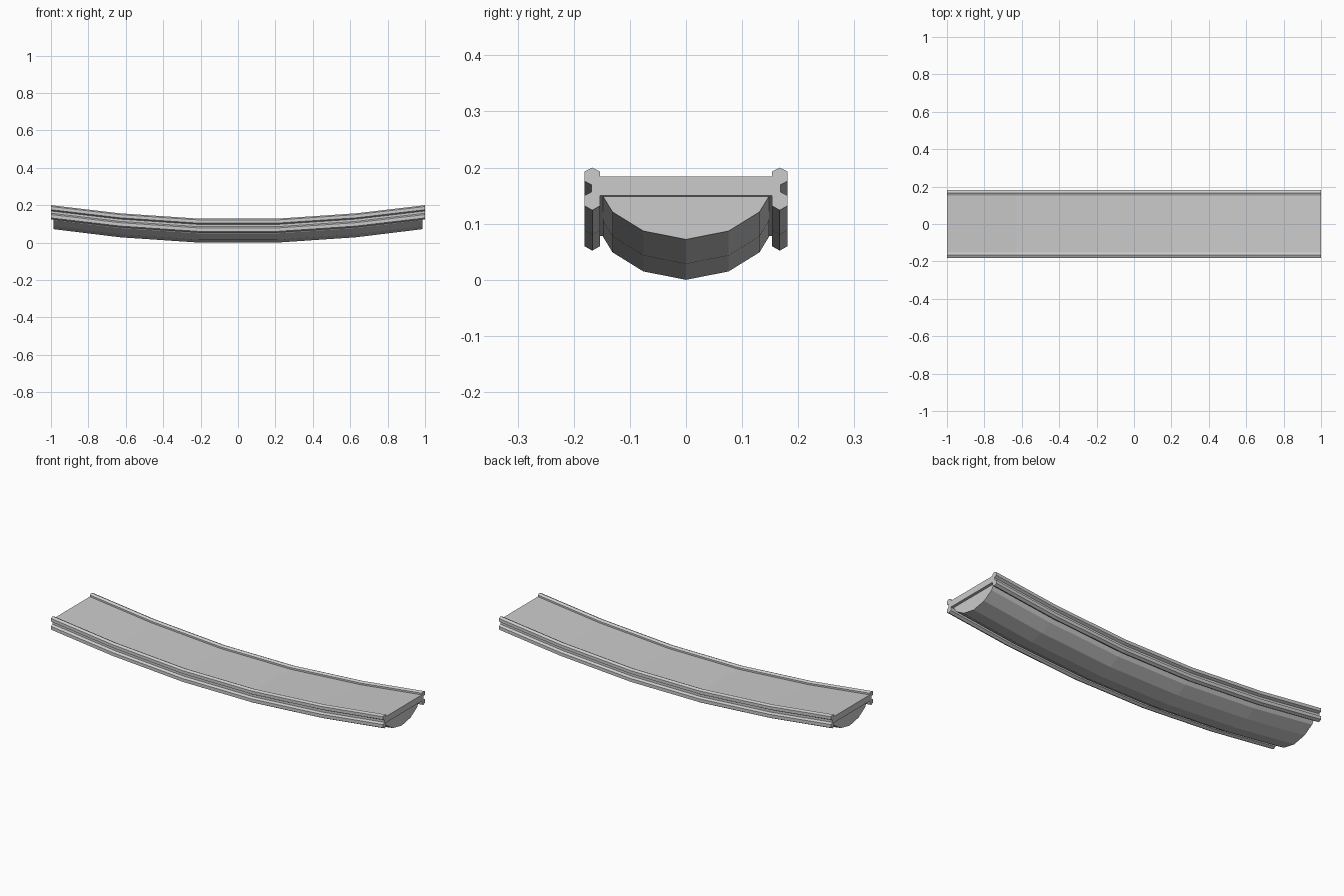
import bpy
import bmesh

cube = bpy.data.objects.get("Cube")
if cube:
    bpy.data.objects.remove(cube, do_unlink=True)

grey = bpy.data.materials.new("plain grey")
grey.use_nodes = True
colour = (0.6, 0.6, 0.6, 1)
grey.diffuse_color = colour
grey.node_tree.nodes["Principled BSDF"].inputs["Base Color"].default_value = colour

# Sagging path: (x, drop below the ends), mirrored about the middle
right_half = [(0.207, 0.072), (0.63, 0.0435), (1.0, 0.0)]
path = [(-x, d) for x, d in reversed(right_half)] + right_half


def sweep(name, half_profile, end_x):
    """Sweep a mirrored (y, z) profile along the sagging path."""
    profile = half_profile + [(-y, z) for y, z in reversed(half_profile) if y > 0]
    bm = bmesh.new()
    rings = []
    for x, drop in path:
        x = max(-end_x, min(end_x, x))
        rings.append([bm.verts.new((x, y, z - drop)) for y, z in profile])
    n = len(profile)
    for a, b in zip(rings, rings[1:]):
        for i in range(n):
            j = (i + 1) % n
            bm.faces.new((a[i], a[j], b[j], b[i]))
    bm.faces.new(rings[0])
    bm.faces.new(rings[-1])
    bmesh.ops.recalc_face_normals(bm, faces=bm.faces)
    mesh = bpy.data.meshes.new(name)
    bm.to_mesh(mesh)
    bm.free()
    mesh.materials.append(grey)
    obj = bpy.data.objects.new(name, mesh)
    bpy.context.collection.objects.link(obj)
    return obj


# Flat deck with a notched double rail along each edge
sweep("deck_with_rails", [
    (0.153, 0.184), (0.153, 0.193), (0.167, 0.2), (0.181, 0.193),
    (0.181, 0.176), (0.168, 0.169), (0.168, 0.157), (0.181, 0.15),
    (0.181, 0.132), (0.167, 0.124), (0.153, 0.132), (0.153, 0.15),
], 1.0)

# Rounded faceted belly under the deck, slightly shorter
sweep("belly", [
    (0.148, 0.149), (0.131, 0.121), (0.076, 0.087), (0.0, 0.072),
], 0.987)
